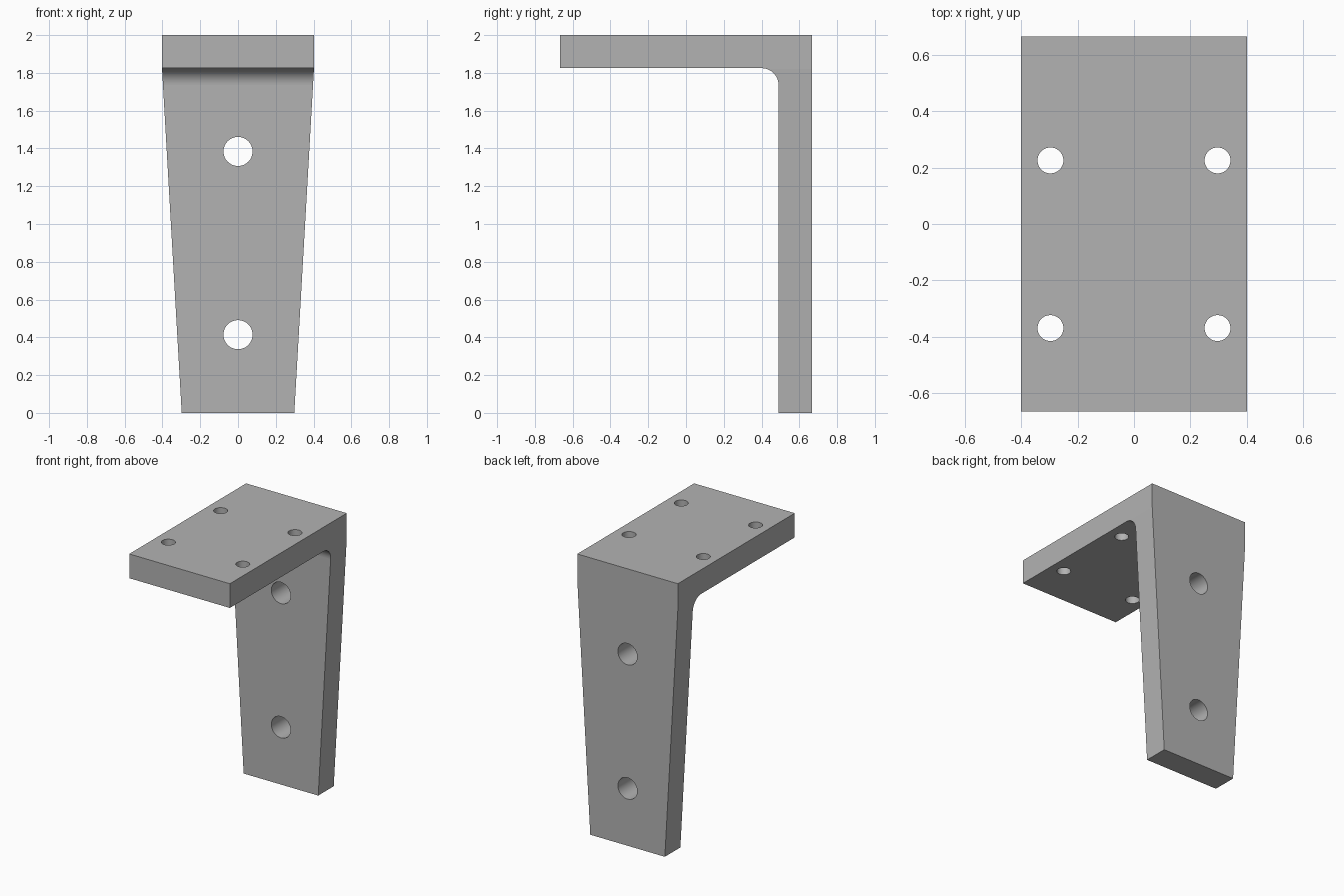
import bpy
import bmesh
from math import sin, cos, pi, radians
from mathutils import Matrix, Vector

cube = bpy.data.objects.get("Cube")
if cube:
    bpy.data.objects.remove(cube, do_unlink=True)

HALF_W, FOOT_W = 0.402, 0.298      # half widths at the plate and the foot
DEPTH, INNER = 0.667, 0.49         # outer and inner y of the leg
TOP, UNDER = 2.0, 1.825            # plate faces
FILLET, TAPER_Z = 0.09, 1.82


def make_object(name, bm):
    mesh = bpy.data.meshes.new(name)
    bmesh.ops.recalc_face_normals(bm, faces=bm.faces)
    bm.to_mesh(mesh)
    bm.free()
    obj = bpy.data.objects.new(name, mesh)
    bpy.context.collection.objects.link(obj)
    return obj


# Metal colour
metal = bpy.data.materials.new("grey metal")
metal.use_nodes = True
grey = (0.45, 0.45, 0.45, 1)
metal.diffuse_color = grey
metal.node_tree.nodes["Principled BSDF"].inputs["Base Color"].default_value = grey

# Side profile: an L with a rounded inner corner
profile = [(-DEPTH, UNDER), (-DEPTH, TOP), (DEPTH, TOP), (DEPTH, 0), (INNER, 0)]
steps = 16
for i in range(steps + 1):
    a = pi / 2 * i / steps
    profile.append((INNER - FILLET + FILLET * cos(a), UNDER - FILLET + FILLET * sin(a)))

# Bracket: extrude across x, then narrow the leg toward the foot
bm = bmesh.new()
face = bm.faces.new([bm.verts.new((-HALF_W, y, z)) for y, z in profile])
out = bmesh.ops.extrude_face_region(bm, geom=[face])
new_verts = [g for g in out["geom"] if isinstance(g, bmesh.types.BMVert)]
bmesh.ops.translate(bm, verts=new_verts, vec=(2 * HALF_W, 0, 0))
bmesh.ops.bisect_plane(bm, geom=bm.verts[:] + bm.edges[:] + bm.faces[:],
                       plane_co=(0, 0, TAPER_Z), plane_no=(0, 0, 1))
for v in bm.verts:
    if v.co.z < TAPER_Z:
        v.co.x *= (FOOT_W + (HALF_W - FOOT_W) * v.co.z / TAPER_Z) / HALF_W
bracket = make_object("angle_bracket", bm)
bracket.data.materials.append(metal)

# Screw holes: four through the plate, two through the leg
bm = bmesh.new()


def drill(centre, radius, rotation):
    bmesh.ops.create_cone(bm, cap_ends=True, segments=48, radius1=radius,
                          radius2=radius, depth=0.4,
                          matrix=Matrix.Translation(Vector(centre)) @ rotation)


for x in (-0.297, 0.297):
    for y in (-0.37, 0.226):
        drill((x, y, (TOP + UNDER) / 2), 0.046, Matrix.Identity(4))
for z in (0.414, 1.384):
    drill((0, (DEPTH + INNER) / 2, z), 0.077, Matrix.Rotation(pi / 2, 4, "X"))
cutter = make_object("hole_cutter", bm)
cutter.data.materials.append(metal)
cutter.hide_render = True

cut = bracket.modifiers.new("screw_holes", "BOOLEAN")
cut.operation = "DIFFERENCE"
cut.solver = "EXACT"
cut.object = cutter
bpy.ops.object.select_all(action="DESELECT")
bracket.select_set(True)
bpy.context.view_layer.objects.active = bracket
bpy.ops.object.modifier_apply(modifier=cut.name)
bpy.data.objects.remove(cutter, do_unlink=True)

# Smooth fillet and hole walls, sharp corners elsewhere
bpy.ops.object.shade_smooth_by_angle(angle=radians(20))
# Keep the broad flat faces crisp
for poly in bracket.data.polygons:
    if poly.area > 0.1:
        poly.use_smooth = False
